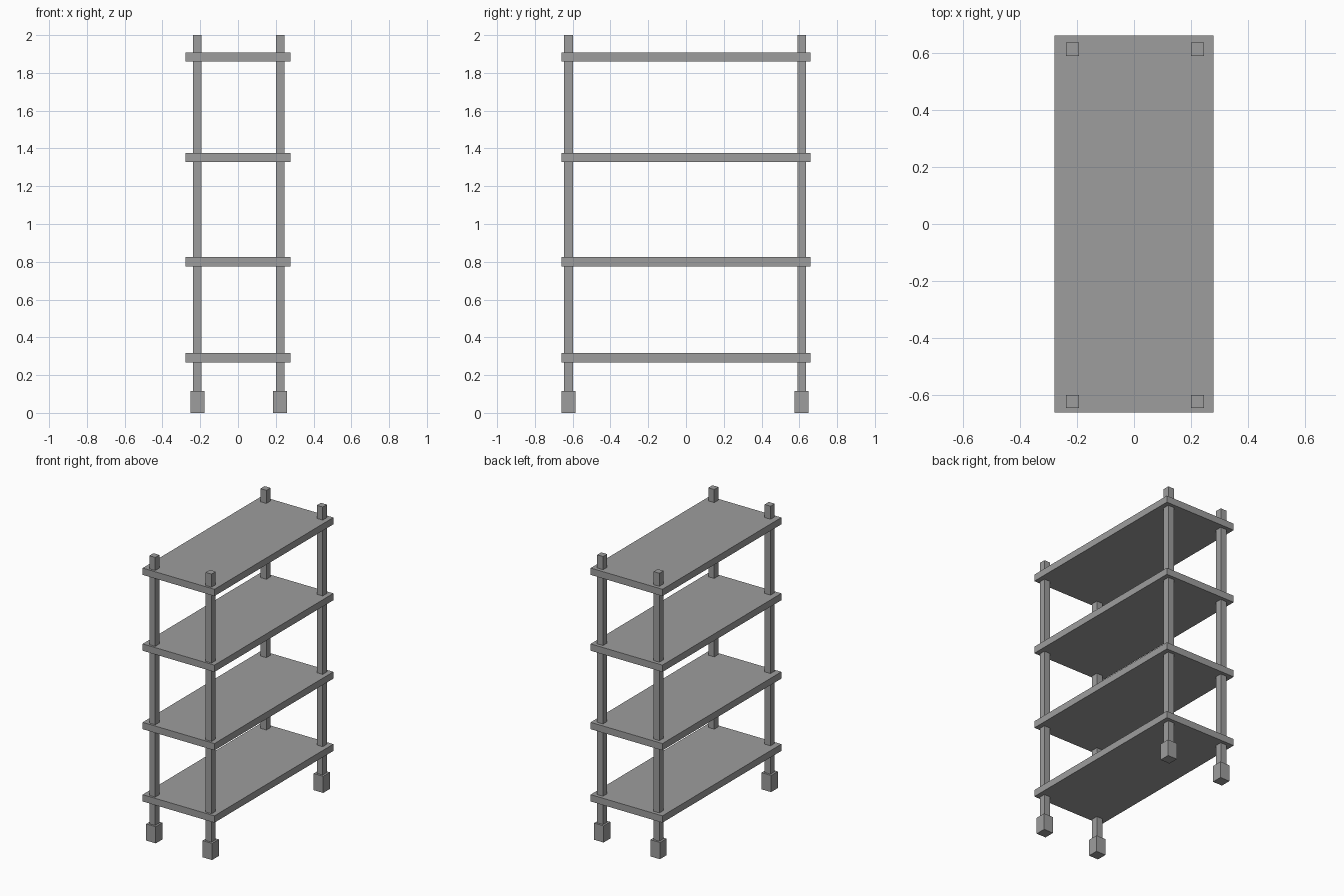
import bpy, bmesh
from mathutils import Matrix, Vector

if "Cube" in bpy.data.objects:
    bpy.data.objects.remove(bpy.data.objects["Cube"])

grey = bpy.data.materials.new("dark_grey")
grey.diffuse_color = (0.34, 0.34, 0.34, 1.0)
grey.use_nodes = True
grey.node_tree.nodes["Principled BSDF"].inputs["Base Color"].default_value = grey.diffuse_color


def box(name, lo, hi):
    """Flat-faced box between two opposite corners."""
    lo, hi = Vector(lo), Vector(hi)
    bm = bmesh.new()
    bmesh.ops.create_cube(bm, size=1.0, matrix=Matrix.Translation((lo + hi) / 2)
                          @ Matrix.Diagonal((*(hi - lo), 1.0)))
    mesh = bpy.data.meshes.new(name)
    bm.to_mesh(mesh)
    bm.free()
    mesh.materials.append(grey)
    obj = bpy.data.objects.new(name, mesh)
    bpy.context.collection.objects.link(obj)
    return obj


def column(name, x, y, width, z0, z1):
    h = width / 2
    return box(name, (x - h, y - h, z0), (x + h, y + h, z1))


# Four shelf boards
for i, z in enumerate((0.292, 0.80, 1.351, 1.884), 1):
    box(f"shelf_{i}", (-0.279, -0.66, z - 0.024), (0.279, 0.66, z + 0.024))

# Corner posts, each standing on a thicker foot
for side, x in (("left", -0.215), ("right", 0.223)):
    for end, y in (("front", -0.622), ("back", 0.612)):
        column(f"{end}_{side}_post", x, y, 0.046, 0.117, 2.0)
        column(f"{end}_{side}_foot", x, y, 0.074, 0.0, 0.117)
